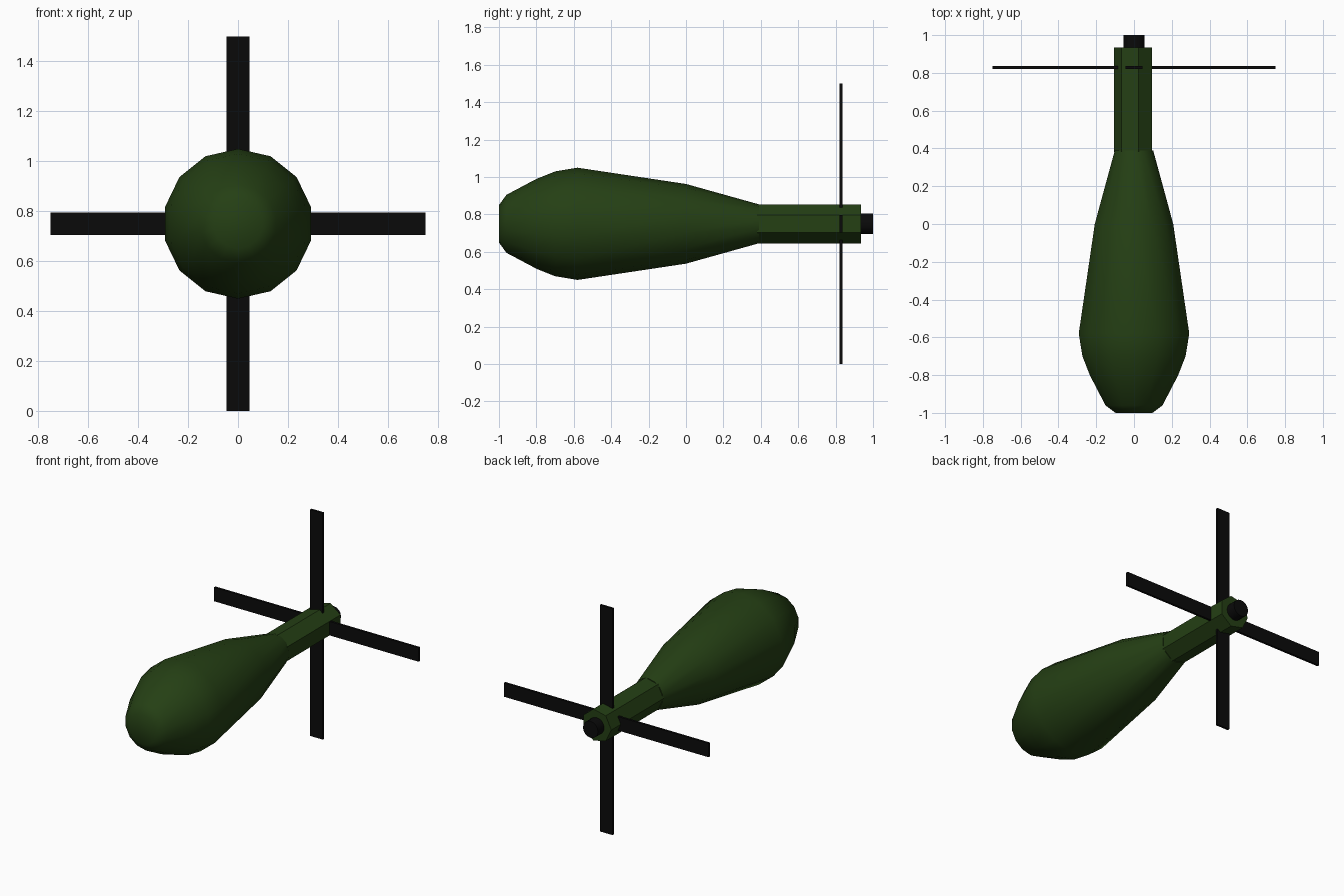
import bpy, bmesh
from math import cos, sin, tau, pi, radians

if "Cube" in bpy.data.objects:
    bpy.data.objects.remove(bpy.data.objects["Cube"])

AXIS_Z = 0.75


def material(name, rgb):
    m = bpy.data.materials.new(name)
    m.diffuse_color = (*rgb, 1)
    m.use_nodes = True
    m.node_tree.nodes["Principled BSDF"].inputs["Base Color"].default_value = m.diffuse_color
    return m


green = material("olive_green", (0.018, 0.05, 0.007))
black = material("black", (0.003, 0.003, 0.003))


def finish(bm, name, mat):
    bmesh.ops.recalc_face_normals(bm, faces=bm.faces[:])
    mesh = bpy.data.meshes.new(name)
    bm.to_mesh(mesh)
    bm.free()
    mesh.materials.append(mat)
    obj = bpy.data.objects.new(name, mesh)
    bpy.context.collection.objects.link(obj)
    return obj


def lathe(name, profile, sides, start, mat, smooth_angle=None):
    """Capped solid of revolution about the long y axis; profile is (y, radius)."""
    bm = bmesh.new()
    rings = []
    for y, r in profile:
        angles = [start + tau * i / sides for i in range(sides)]
        rings.append([bm.verts.new((r * cos(a), y, AXIS_Z + r * sin(a))) for a in angles])
    for a, b in zip(rings, rings[1:]):
        for i in range(sides):
            j = (i + 1) % sides
            bm.faces.new((a[i], a[j], b[j], b[i]))
    bm.faces.new(rings[0])
    bm.faces.new(rings[-1])
    obj = finish(bm, name, mat)
    if smooth_angle:
        bpy.ops.object.select_all(action='DESELECT')
        obj.select_set(True)
        bpy.context.view_layer.objects.active = obj
        bpy.ops.object.shade_smooth_by_angle(angle=radians(smooth_angle))
    return obj


def box(name, size, center, mat):
    bm = bmesh.new()
    bmesh.ops.create_cube(bm, size=1)
    bmesh.ops.scale(bm, vec=size, verts=bm.verts)
    bmesh.ops.translate(bm, vec=center, verts=bm.verts)
    return finish(bm, name, mat)


# Teardrop body, 14 sides with a blunt nose
body_profile = [(-1.0, 0.10), (-0.96, 0.155), (-0.80, 0.24), (-0.70, 0.28),
                (-0.58, 0.30), (0.0, 0.213), (0.39, 0.104)]
lathe("body", body_profile, 14, pi / 2, green, 60)

# Seven-sided tail tube, flat shaded
lathe("tail_tube", [(0.38, 0.107), (0.935, 0.107)], 7, pi, green)

# Black end plug
lathe("tail_plug", [(0.80, 0.055), (1.0, 0.055)], 16, pi / 2, black, 40)

# Crossed tail blades
box("vertical_blade", (0.092, 0.015, 1.5), (0, 0.828, AXIS_Z), black)
box("horizontal_blade", (1.5, 0.015, 0.092), (0, 0.828, AXIS_Z), black)
